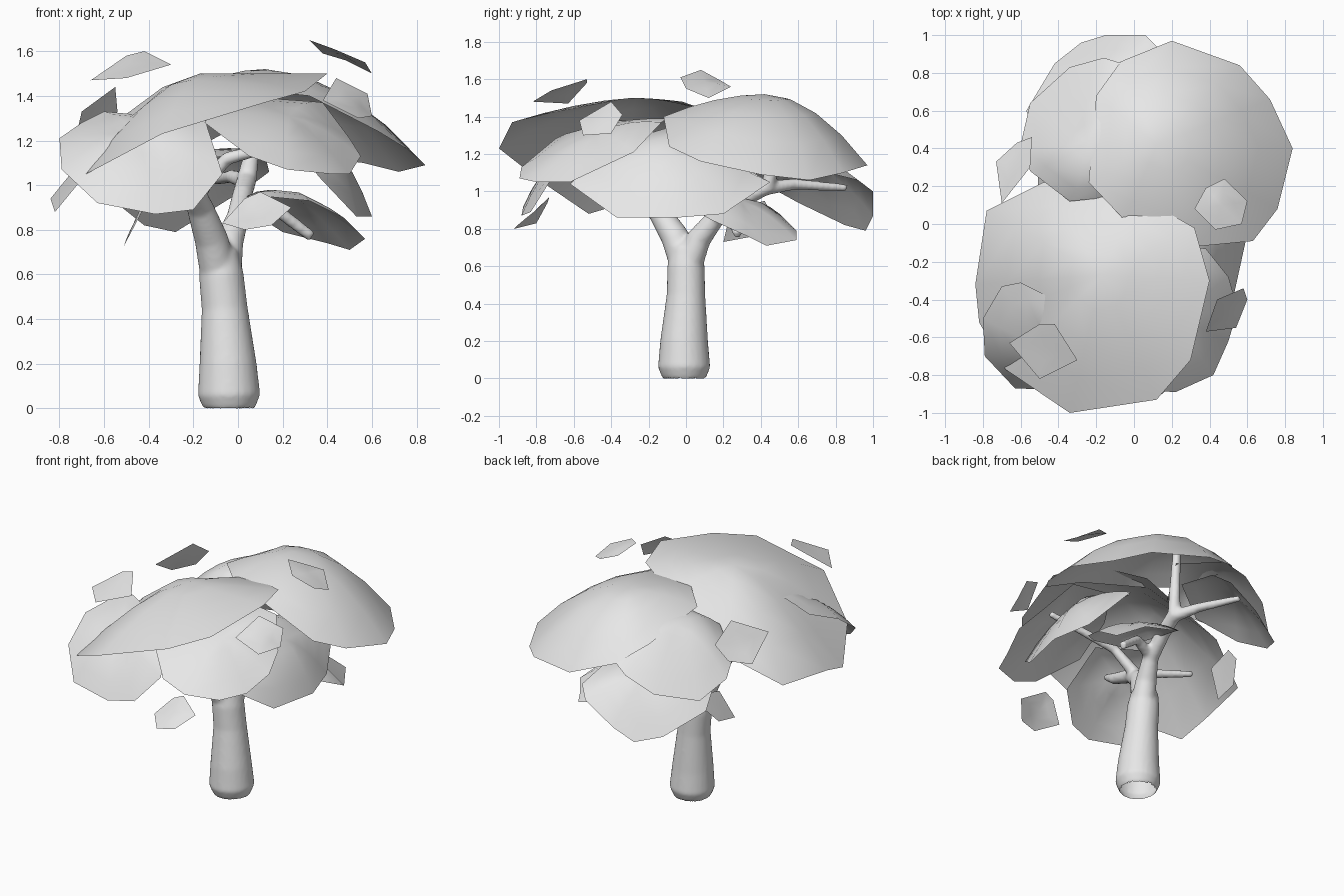
import bpy, bmesh, math
from mathutils import Vector

if "Cube" in bpy.data.objects:
    bpy.data.objects.remove(bpy.data.objects["Cube"])

grey = bpy.data.materials.new("pale_grey")
grey.diffuse_color = (0.8, 0.8, 0.8, 1)
grey.use_nodes = True
grey.node_tree.nodes["Principled BSDF"].inputs["Base Color"].default_value = grey.diffuse_color


def finish(name, bm, angle=60):
    me = bpy.data.meshes.new(name)
    bm.to_mesh(me)
    bm.free()
    obj = bpy.data.objects.new(name, me)
    bpy.context.collection.objects.link(obj)
    obj.data.materials.append(grey)
    bpy.ops.object.select_all(action='DESELECT')
    bpy.context.view_layer.objects.active = obj
    obj.select_set(True)
    bpy.ops.object.shade_smooth_by_angle(angle=math.radians(angle))
    return obj


def sheet(name, apex, rim, steps=4, power=None):
    """Open domed sheet. With power, it falls from a level apex; otherwise it bulges from its rim plane."""
    rim = [Vector(p) for p in rim]
    apex = Vector(apex)
    mid = sum(rim, Vector()) / len(rim)
    bm = bmesh.new()
    rings = []
    for i in range(1, steps + 1):
        t = i / steps
        ring = []
        for p in rim:
            if power:
                v = apex.lerp(p, t)
                v.z = apex.z + (p.z - apex.z) * t ** power
            else:
                v = mid + (p - mid) * t + (apex - mid) * (1 - t * t)
            ring.append(bm.verts.new(v))
        rings.append(ring)
    top = bm.verts.new(apex)
    n = len(rim)
    for k in range(n):
        j = (k + 1) % n
        bm.faces.new((top, rings[0][k], rings[0][j]))
        for a, b in zip(rings, rings[1:]):
            bm.faces.new((a[k], b[k], b[j], a[j]))
    bmesh.ops.recalc_face_normals(bm, faces=bm.faces)
    if sum(f.normal.z * f.calc_area() for f in bm.faces) < 0:
        bmesh.ops.reverse_faces(bm, faces=bm.faces)
    finish(name, bm)


def limb(bm, pts, sides=24):
    """Tapered round tube through (x, y, z, radius) points."""
    ctr = [Vector(p[:3]) for p in pts]
    rings = []
    side = Vector((1, 0, 0))
    for i, p in enumerate(pts):
        d = (ctr[min(i + 1, len(pts) - 1)] - ctr[max(i - 1, 0)]).normalized()
        if i == 0 and p[2] == 0:
            d = Vector((0, 0, 1))
        if abs(d.dot(side)) > 0.95:
            side = Vector((0, 1, 0))
        side = (side - d * d.dot(side)).normalized()
        up = d.cross(side)
        rings.append([bm.verts.new(ctr[i] + p[3] * (side * math.cos(a) + up * math.sin(a)))
                      for a in (2 * math.pi * k / sides for k in range(sides))])
    for a, b in zip(rings, rings[1:]):
        for k in range(sides):
            j = (k + 1) % sides
            bm.faces.new((a[k], a[j], b[j], b[k]))
    bm.faces.new(rings[0][::-1])
    bm.faces.new(rings[-1])


# Trunk, forked limbs and branches, fused into one smooth skin
wood = bmesh.new()
limb(wood, [(-.04, -.01, 0, .115), (-.04, -.01, .06, .14), (-.045, -.01, .2, .128),
            (-.06, 0, .45, .103), (-.075, 0, .6, .1), (-.085, 0, .7, .085), (-.085, 0, .74, .05)])
limb(wood, [(-.085, 0, .6, .085), (-.12, -.06, .76, .075), (-.17, -.15, .9, .06),
            (-.21, -.28, 1.0, .045), (-.22, -.45, 1.06, .035), (-.24, -.55, 1.12, .022)])
limb(wood, [(-.2, -.25, .98, .04), (-.35, -.26, 1.06, .03), (-.6, -.15, 1.1, .02)])
limb(wood, [(-.19, -.2, .96, .04), (-.05, -.25, 1.12, .03), (.4, -.33, 1.24, .02)])
limb(wood, [(-.065, 0, .58, .08), (-.04, .07, .75, .065), (0, .16, .86, .05), (.02, .3, .96, .045),
            (.04, .44, 1.03, .045), (.06, .46, 1.14, .035), (.04, .46, 1.48, .025)])
limb(wood, [(.04, .43, 1.02, .04), (-.03, .58, 1.04, .03), (-.13, .86, 1.02, .02)])
limb(wood, [(0, .16, .87, .04), (.16, .22, .9, .03), (.33, .28, .77, .025)])
trunk = finish("trunk", wood)
fuse = trunk.modifiers.new("fuse", 'REMESH')
fuse.mode = 'VOXEL'
fuse.voxel_size = .012
fuse.use_smooth_shade = True
soft = trunk.modifiers.new("soften", 'SMOOTH')
soft.iterations = 5
for m in ("fuse", "soften"):
    bpy.ops.object.modifier_apply(modifier=m)

# Open underside of the trunk
bm = bmesh.new()
bm.from_mesh(trunk.data)
low = min(v.co.z for v in bm.verts)
bmesh.ops.delete(bm, geom=[f for f in bm.faces if f.calc_center_median().z < low + .008
                           and f.normal.z < -.8], context='FACES')
bmesh.ops.translate(bm, verts=bm.verts, vec=(0, 0, -min(v.co.z for v in bm.verts)))
bm.to_mesh(trunk.data)
bm.free()
if not trunk.data.materials:
    trunk.data.materials.append(grey)
bpy.ops.object.shade_smooth_by_angle(angle=math.radians(60))

# Large canopy sheets
sheet("top_front_canopy", (-.17, -.27, 1.5),
      [(-.84, -.32, .94), (-.82, -.52, .88), (-.68, -.77, 1.05), (-.34, -1, 1.23), (.12, -.93, 1.37),
       (.3, -.72, 1.42), (.4, -.3, 1.5), (.32, -.02, 1.48), (.02, .15, 1.42), (-.48, .22, 1.14),
       (-.78, .07, .97)], power=1.6)
sheet("back_right_canopy", (.12, .42, 1.52),
      [(.2, .97, 1.14), (.56, .84, 1.1), (.72, .66, 1.06), (.84, .4, 1.09), (.76, .08, 1.16),
       (.63, -.09, 1.24), (.32, -.12, 1.4), (-.05, .02, 1.44), (-.24, .22, 1.42),
       (-.2, .68, 1.33), (-.07, .86, 1.23)], power=1.9)
sheet("front_left_canopy", (-.45, -.66, 1.21),
      [(-.79, -.7, 1.07), (-.8, -.5, 1.21), (-.7, -.33, 1.28), (-.6, -.31, 1.33), (-.38, -.42, 1.31),
       (-.15, -.55, 1.3), (-.07, -.73, 1.05), (-.2, -.83, .89), (-.37, -.88, .87), (-.63, -.87, .92)])
sheet("front_right_canopy", (.23, -.5, 1.31),
      [(.5, -.62, 1.05), (.42, -.8, 1.05), (.22, -.89, 1.07), (.05, -.88, 1.13), (-.15, -.7, 1.28),
       (-.08, -.38, 1.37), (.1, -.1, 1.39), (.38, -.13, 1.37), (.5, -.28, 1.21), (.55, -.45, 1.13)])
sheet("right_canopy", (.41, -.08, 1.19),
      [(.6, -.05, .86), (.53, -.37, .86), (.36, -.62, 1.04), (.22, -.4, 1.25), (.17, -.1, 1.34),
       (.26, .25, 1.16), (.4, .45, 1.05), (.53, .2, .88)])
sheet("back_left_canopy", (-.25, .44, 1.38),
      [(-.55, .28, 1.18), (-.6, .42, 1.1), (-.55, .64, 1.02), (-.34, .83, 1.08), (-.16, .88, 1.18),
       (-.03, .84, 1.25), (.08, .5, 1.35), (-.15, .14, 1.33), (-.34, .12, 1.29)])
sheet("back_low_canopy", (-.2, .72, 1.12),
      [(.14, .92, 1.06), (.06, 1, 1.0), (-.15, 1, .87), (-.28, .96, .79), (-.42, .85, .82),
       (-.57, .6, .94), (-.5, .4, 1.05), (-.2, .36, 1.12), (.12, .6, 1.14)])
sheet("right_low_canopy", (.25, .3, .95),
      [(.5, .43, .71), (.4, .59, .74), (.2, .59, .79), (.06, .5, .88), (.04, .22, .95),
       (.12, .02, .95), (.32, .0, .93), (.48, .13, .85), (.57, .33, .76)])

# Loose leaves drifting around the canopy
leaves = {
    "leaf_top_right": [(.32, .08, 1.65), (.38, .19, 1.59), (.48, .24, 1.56), (.6, .12, 1.5),
                       (.57, 0, 1.55), (.43, -.03, 1.61)],
    "leaf_front_right": [(.38, -.57, 1.38), (.44, -.4, 1.48), (.58, -.34, 1.41), (.6, -.4, 1.31),
                         (.54, -.55, 1.3)],
    "leaf_top_left": [(-.66, -.63, 1.47), (-.5, -.53, 1.58), (-.42, -.53, 1.6), (-.3, -.72, 1.54),
                      (-.5, -.82, 1.48)],
    "leaf_left": [(-.73, .33, 1.2), (-.62, .43, 1.23), (-.54, .46, 1.33), (-.55, .3, 1.44),
                  (-.7, .11, 1.33)],
    "leaf_low_left": [(-.51, .2, .73), (-.5, .36, .76), (-.44, .46, .88), (-.41, .42, .95),
                      (-.42, .24, .9)],
    "leaf_low_front": [(-.07, -.8, .83), (.03, -.74, .94), (.1, -.73, .97), (.24, -.8, .9),
                       (.15, -.9, .82), (.03, -.92, .8)],
}
for name, rim in leaves.items():
    mid = sum((Vector(p) for p in rim), Vector()) / len(rim)
    sheet(name, mid + Vector((0, 0, .01)), rim, 2)
